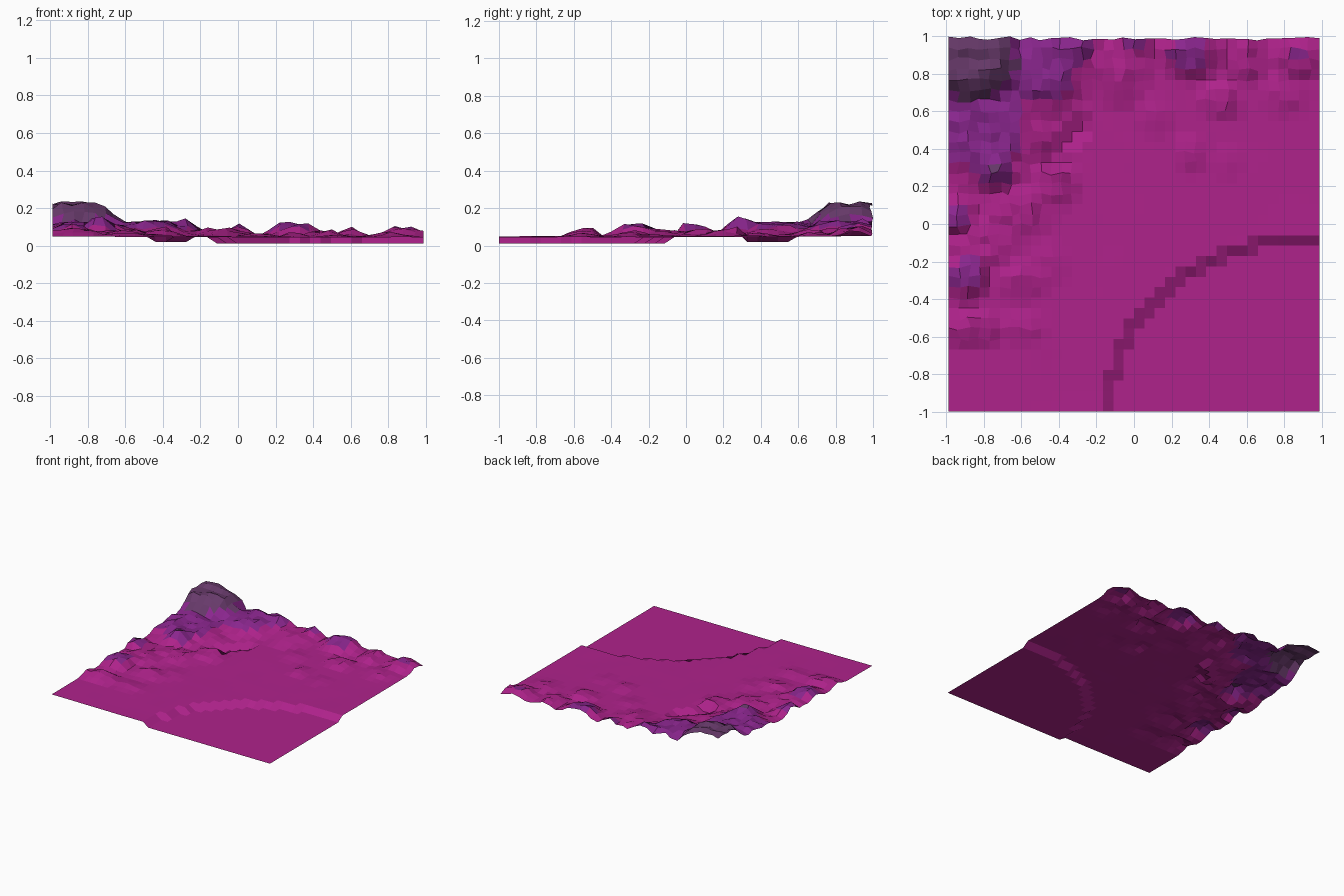
import bpy, bmesh, math, random
from mathutils import Vector, noise

if "Cube" in bpy.data.objects:
    bpy.data.objects.remove(bpy.data.objects["Cube"])

random.seed(4)
N = 36          # cells per side


def material(name, rgb):
    m = bpy.data.materials.new(name)
    m.diffuse_color = (*rgb, 1)
    m.use_nodes = True
    m.node_tree.nodes["Principled BSDF"].inputs["Base Color"].default_value = m.diffuse_color
    return m


# Rocky mounds: x, y, x radius, y radius, top height
MOUNDS = [
    (-.87, .88, .33, .30, .225), (-.80, .50, .34, .36, .118), (-.48, .85, .26, .30, .125),
    (-.75, .28, .11, .11, .145), (-.30, .96, .12, .12, .135), (-.10, .85, .20, .25, .085),
    (.00, .96, .09, .10, .11), (.30, .93, .18, .17, .115), (.10, .58, .09, .11, .065),
    (.30, .38, .07, .12, .068), (.46, .66, .12, .11, .078), (.50, .34, .07, .10, .06),
    (.60, .90, .10, .15, .09), (.88, .90, .15, .13, .10), (.80, .70, .15, .12, .068),
    (-.42, .22, .13, .13, .095), (-.62, .08, .20, .16, .08), (-.94, .05, .11, .13, .108),
    (-.90, -.27, .13, .15, .108), (-.60, -.30, .14, .11, .075), (-.88, -.55, .19, .11, .085),
    (-.60, -.55, .13, .11, .062), (-.82, -.10, .22, .16, .078), (-.45, -.20, .09, .13, .06),
]


def is_lowland(x, y):
    # area below the curved cliff in the front right corner
    return (max(1 - x, 0) / 1.125) ** 2.1 + (max(y + 1, 0) / .93) ** 2.1 < 1


def height(x, y):
    if is_lowland(x, y):
        return .01
    plateau = .046 + .006 * min(1, max(0, (y - x + .6) / 1.2))
    plateau += .002 * noise.noise(Vector((x * 4, y * 4, 0)))
    z = plateau
    for mx, my, rx, ry, top in MOUNDS:
        d = math.hypot((x - mx) / rx, (y - my) / ry)
        if d < 1:
            f = min(1, (1 - d) * 1.8)
            z = max(z, plateau + (top - plateau) * f)
    # rough rock where mounds rise
    rough = min(1, (z - plateau) / .03)
    z += rough * random.uniform(-.014, .012)
    # narrow pit at the foot of the hills
    t = min(1, max(0, ((x + .42) * .15 + (y - .35) * .2) / .0625))
    if math.hypot(x + .42 - .15 * t, y - .35 - .2 * t) < .045:
        z = .02
    return z


# Terrain sheet
bm = bmesh.new()
grid = []
for j in range(N + 1):
    row = []
    for i in range(N + 1):
        x, y = -.99 + 1.98 * i / N, -1 + 1.99 * j / N
        z = height(x, y)
        if z > .06:                       # loosen the grid on rocky ground
            if 0 < i < N:
                x += random.uniform(-.012, .012)
            if 0 < j:
                y += random.uniform(-.012, .010)
        row.append(bm.verts.new((x, y, z)))
    grid.append(row)
for j in range(N):
    for i in range(N):
        f = bm.faces.new((grid[j][i], grid[j][i + 1], grid[j + 1][i + 1], grid[j + 1][i]))
        c = f.calc_center_median()
        # colour by height: plain, hills, peak
        f.material_index = 2 if c.z > .142 else 1 if c.z > .092 else 0

mesh = bpy.data.meshes.new("terrain")
bm.to_mesh(mesh)
bm.free()
mesh.materials.append(material("magenta plain", (.43, .016, .26)))
mesh.materials.append(material("purple hills", (.255, .019, .27)))
mesh.materials.append(material("grey purple peak", (.137, .042, .145)))
terrain = bpy.data.objects.new("terrain", mesh)
bpy.context.collection.objects.link(terrain)
